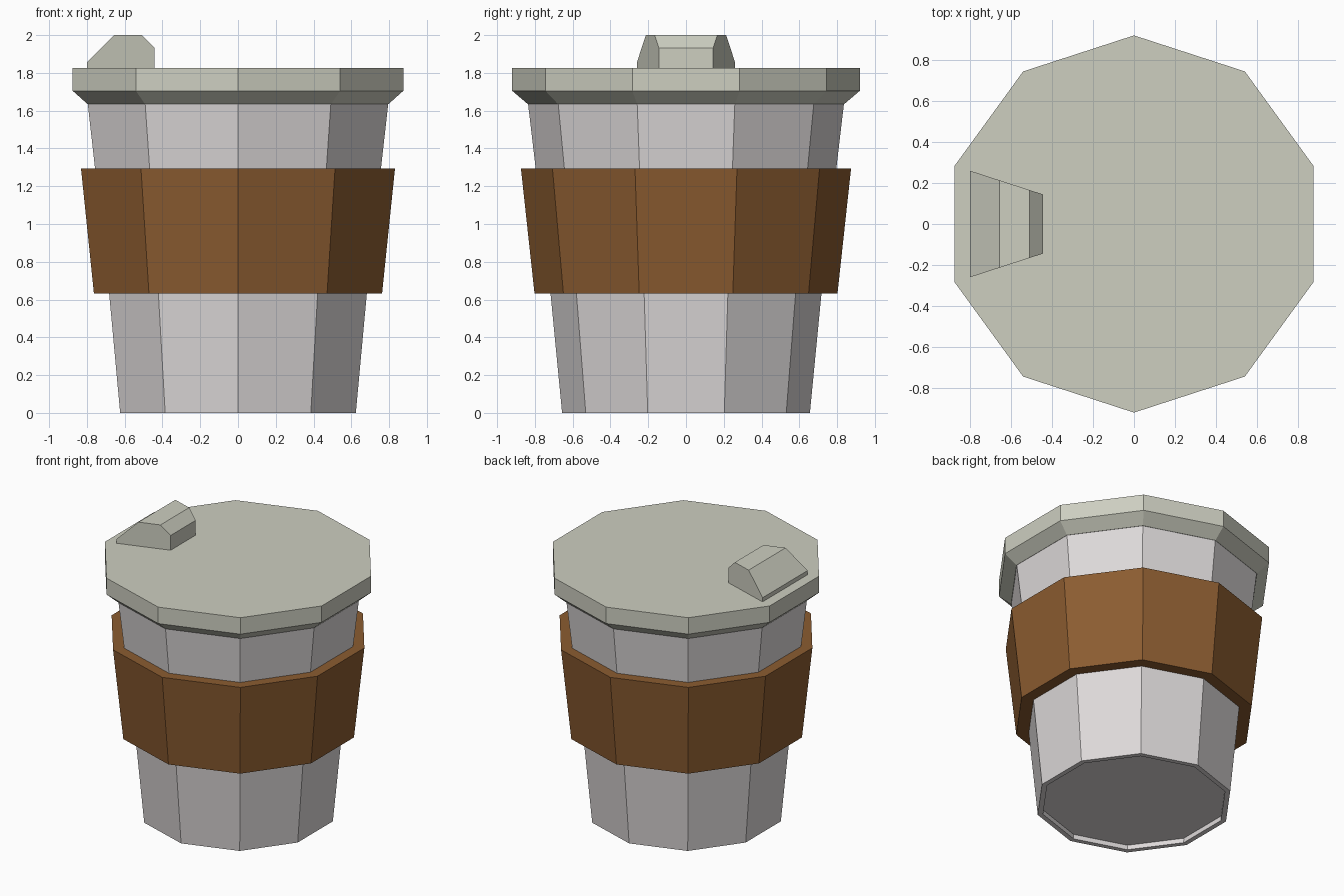
import bpy, bmesh, math

if "Cube" in bpy.data.objects:
    bpy.data.objects.remove(bpy.data.objects["Cube"])

SIDES = 10


def material(name, color):
    m = bpy.data.materials.new(name)
    m.diffuse_color = (*color, 1)
    m.use_nodes = True
    m.node_tree.nodes["Principled BSDF"].inputs["Base Color"].default_value = m.diffuse_color
    return m


def finish(bm, name, mat):
    bmesh.ops.recalc_face_normals(bm, faces=bm.faces[:])
    mesh = bpy.data.meshes.new(name)
    bm.to_mesh(mesh)
    bm.free()
    mesh.materials.append(mat)
    ob = bpy.data.objects.new(name, mesh)
    bpy.context.collection.objects.link(ob)
    return ob


def lathe(name, profile, mat, closed=False):
    """Ten-sided turned form from (radius, z) points, capped or closed into a ring."""
    bm = bmesh.new()
    rings = []
    for r, z in profile:
        angles = [math.pi / 2 + i * math.tau / SIDES for i in range(SIDES)]
        rings.append([bm.verts.new((r * math.cos(a), r * math.sin(a), z)) for a in angles])
    pairs = list(zip(rings, rings[1:]))
    if closed:
        pairs.append((rings[-1], rings[0]))
    else:
        bm.faces.new(rings[0])
        bm.faces.new(rings[-1])
    for a, b in pairs:
        for i in range(SIDES):
            j = (i + 1) % SIDES
            bm.faces.new((a[i], a[j], b[j], b[i]))
    return finish(bm, name, mat)


paper = material("pale grey paper", (0.72, 0.69, 0.69))
card = material("brown card", (0.26, 0.107, 0.03))
plastic = material("sage grey plastic", (0.61, 0.62, 0.53))

# Cup body with a shallow recessed base
lathe("cup_body", [(0.622, 0.035), (0.62, 0), (0.656, 0), (0.717, 0.63),
                   (0.796, 1.295), (0.839, 1.66)], paper)

# Sleeve around the middle
lathe("sleeve", [(0.71, 0.632), (0.802, 0.632), (0.874, 1.295), (0.79, 1.295)],
      card, closed=True)

# Lid with chamfered underside
lathe("lid", [(0.838, 1.635), (0.92, 1.705), (0.92, 1.825)], plastic)

# Drinking spout: side profile whose width follows the lid's radial wedge
bm = bmesh.new()
side = [(-0.80, 1.82), (-0.80, 1.855), (-0.655, 2.0), (-0.51, 2.0),
        (-0.443, 1.933), (-0.443, 1.82)]
taper = math.tan(math.pi / SIDES)
left, right = [[bm.verts.new((x, s * x * taper, z)) for x, z in side] for s in (1, -1)]
bm.faces.new(left)
bm.faces.new(right)
for i in range(len(side)):
    j = (i + 1) % len(side)
    bm.faces.new((left[i], left[j], right[j], right[i]))
finish(bm, "spout", plastic)
